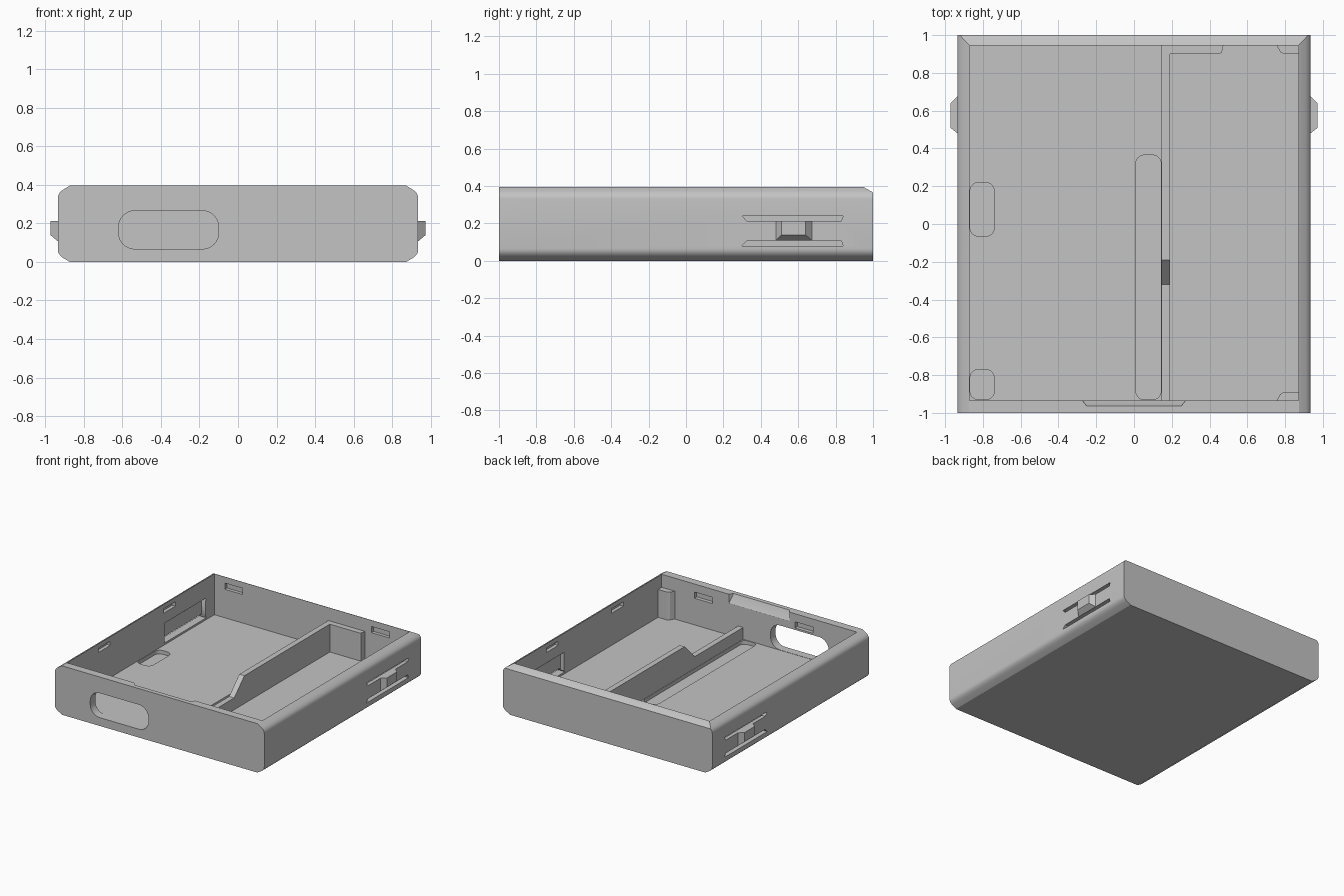
import bpy, bmesh, math
from mathutils import Vector

if "Cube" in bpy.data.objects:
    bpy.data.objects.remove(bpy.data.objects["Cube"], do_unlink=True)

grey = bpy.data.materials.new("light_grey_plastic")
grey.use_nodes = True
colour = (0.55, 0.55, 0.55, 1)
grey.diffuse_color = colour
grey.node_tree.nodes["Principled BSDF"].inputs["Base Color"].default_value = colour

FLOOR = 0.065
TOP = 0.395
IN_X, IN_FRONT, IN_BACK = 0.872, -0.935, 0.945


def finish(name, bm):
    bmesh.ops.recalc_face_normals(bm, faces=bm.faces)
    mesh = bpy.data.meshes.new(name)
    bm.to_mesh(mesh)
    bm.free()
    mesh.materials.append(grey)
    obj = bpy.data.objects.new(name, mesh)
    bpy.context.collection.objects.link(obj)
    return obj


def prism(name, pts, axis, a, b):
    """Extrude a flat outline from a to b along the given axis."""
    def place(p, d):
        return {"x": (d, p[0], p[1]), "y": (p[0], d, p[1]), "z": (p[0], p[1], d)}[axis]
    bm = bmesh.new()
    lo = [bm.verts.new(place(p, a)) for p in pts]
    hi = [bm.verts.new(place(p, b)) for p in pts]
    bm.faces.new(lo)
    bm.faces.new(hi)
    for i in range(len(pts)):
        j = (i + 1) % len(pts)
        bm.faces.new((lo[i], lo[j], hi[j], hi[i]))
    return finish(name, bm)


def box(name, x0, x1, y0, y1, z0, z1):
    return prism(name, [(x0, y0), (x1, y0), (x1, y1), (x0, y1)], "z", z0, z1)


def hull(name, pts):
    bm = bmesh.new()
    for p in pts:
        bm.verts.new(p)
    bmesh.ops.convex_hull(bm, input=bm.verts)
    return finish(name, bm)


def rounded(u0, u1, v0, v1, r, n=6):
    """Outline of a rectangle with round corners."""
    corners = [(u1 - r, v1 - r), (u0 + r, v1 - r), (u0 + r, v0 + r), (u1 - r, v0 + r)]
    pts = []
    for k, (u, v) in enumerate(corners):
        for i in range(n + 1):
            t = math.pi / 2 * (k + i / n)
            pts.append((u + r * math.cos(t), v + r * math.sin(t)))
    return pts


def cut(target, cutter):
    mod = target.modifiers.new("cut", "BOOLEAN")
    mod.operation = "DIFFERENCE"
    mod.solver = "EXACT"
    mod.object = cutter
    bpy.context.view_layer.objects.active = target
    bpy.ops.object.modifier_apply(modifier=mod.name)
    bpy.data.objects.remove(cutter, do_unlink=True)


# Outer shell: chamfered section run front to back
edge = [(0.873, 0), (0.91, 0.022), (0.925, 0.035), (0.933, 0.05), (0.935, 0.065)]
right = edge + [(x, TOP - z) for x, z in reversed(edge)]
section = right + [(-x, z) for x, z in reversed(right)]
shell = prism("case_shell", section, "y", -1, 1)

# Sloped top edge along the back
bm = bmesh.new()
bm.from_mesh(shell.data)
cutgeom = bm.verts[:] + bm.edges[:] + bm.faces[:]
res = bmesh.ops.bisect_plane(bm, geom=cutgeom, plane_co=(0, 0.948, TOP),
                             plane_no=Vector((0, 0.03, 0.052)), clear_outer=True)
bmesh.ops.holes_fill(bm, edges=[e for e in bm.edges if e.is_boundary])
bmesh.ops.recalc_face_normals(bm, faces=bm.faces)
bm.to_mesh(shell.data)
bm.free()

# Main cavity
cut(shell, box("cavity", -IN_X, IN_X, IN_FRONT, IN_BACK, FLOOR, 0.6))

# Shallow floor pockets
for x0, x1, y0, y1 in [(0.01, 0.143, -0.93, 0.365), (-0.868, -0.74, -0.065, 0.22),
                       (-0.868, -0.74, -0.93, -0.77)]:
    cut(shell, prism("pocket", rounded(x0, x1, y0, y1, 0.045), "z", 0.035, 0.1))

# Port opening in the front wall
cut(shell, prism("port", rounded(-0.62, -0.1, 0.067, 0.265, 0.085, 8), "y", -1.1, -0.9))

# Sloped pry notch in the inner top edge of the front wall
cut(shell, hull("pry_notch", [(s * w, y, z) for s in (-1, 1) for w, y, z in [
    (0.27, -0.925, 0.31), (0.28, -0.925, 0.42), (0.27, -0.936, 0.325),
    (0.25, -0.965, 0.396), (0.25, -0.965, 0.42)]]))

# Snap slots on the inside of every wall
for x in (-0.70, 0.61):
    cut(shell, box("snap", x - 0.08, x + 0.08, 0.9, 0.972, 0.295, 0.345))
for x in (-0.40, 0.50):
    cut(shell, box("snap", x - 0.08, x + 0.08, -0.965, -0.9, 0.28, 0.33))
for s in (-1, 1):
    for y in (-0.37, 0.46):
        a, b = sorted((s * 0.85, s * 0.9))
        cut(shell, box("snap", a, b, s * y - 0.075, s * y + 0.075, 0.325, 0.36))

# Spring latches: thinned wall, two slits and an outer button on each side
for s, side in ((1, "left"), (-1, "right")):
    a, b = sorted((s * 0.85, s * 0.905))
    cut(shell, box("thinning", a, b, 0.31, 0.83, 0.085, 0.235))
    a, b = sorted((s * 0.84, s * 1.0))
    for z0, z1 in ((0.24, 0.213), (0.08, 0.107)):
        slit = [(0.30, z0), (0.84, z0), (0.83, z1), (0.325, z1)]
        cut(shell, prism("slit", slit, "x", a, b))
    hull(side + "_latch_button", [(s * x, y, z) for x, y, z in [
        (0.92, 0.48, 0.107), (0.92, 0.675, 0.107), (0.92, 0.48, 0.213), (0.92, 0.675, 0.213),
        (0.935, 0.48, 0.107), (0.935, 0.675, 0.107), (0.935, 0.48, 0.213), (0.935, 0.675, 0.213),
        (0.972, 0.51, 0.138), (0.972, 0.64, 0.138), (0.972, 0.51, 0.213), (0.972, 0.64, 0.213)]])

# Divider wall: low at the front, ramping up to the back
RIB = 0.29
under = FLOOR - 0.02
divider = [(IN_FRONT - 0.01, under), (IN_BACK + 0.01, under), (IN_BACK + 0.01, RIB),
           (-0.19, RIB), (-0.32, 0.16), (IN_FRONT - 0.01, 0.16)]
prism("divider_wall", divider, "x", 0.145, 0.19)

# Return of the divider along the back wall
prism("divider_return", [(0.18, 0.9), (0.45, 0.9), (0.465, 0.908), (0.475, 0.955),
                         (0.18, 0.955)], "z", under, RIB)

# Corner ribs on the battery bay side
for name, wall, d in (("back_corner_rib", IN_BACK, -1), ("front_corner_rib", IN_FRONT, 1)):
    outline = [(0.755, 0), (0.775, 0.035), (0.795, 0.046), (0.88, 0.046), (0.88, -0.01),
               (0.755, -0.01)]
    prism(name, [(x, wall + d * y) for x, y in outline], "z", under, RIB)

# Smooth the rounded edges, keep corners crisp
bpy.ops.object.select_all(action="DESELECT")
shell.select_set(True)
bpy.context.view_layer.objects.active = shell
bpy.ops.object.shade_smooth_by_angle(angle=math.radians(30))
